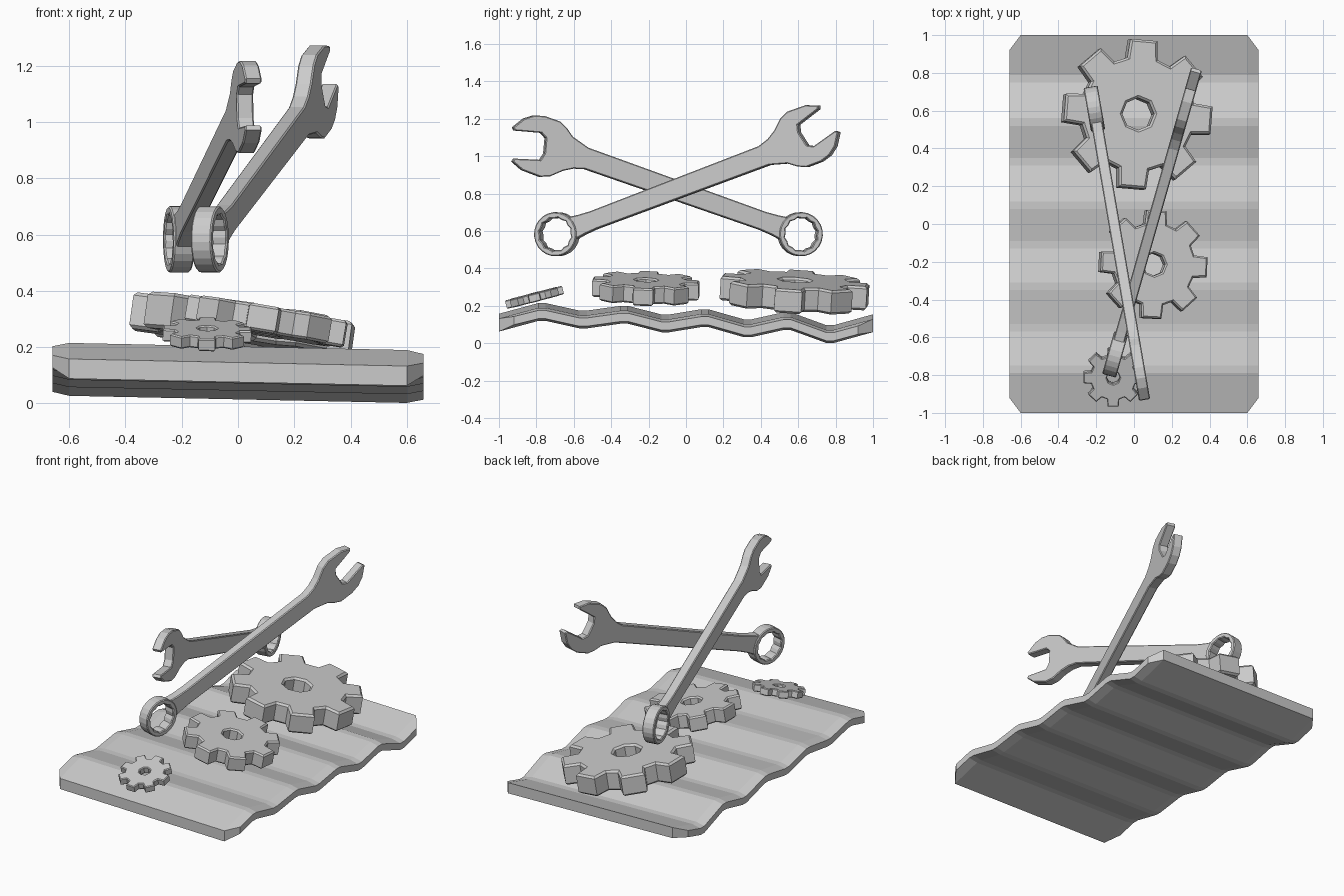
import bpy, bmesh
from math import cos, sin, radians, tau
from mathutils import Vector, Matrix

if "Cube" in bpy.data.objects:
    bpy.data.objects.remove(bpy.data.objects["Cube"])


def frame(x_axis, normal, origin):
    """Matrix whose local x follows x_axis and local z follows normal."""
    n = Vector(normal).normalized()
    x = Vector(x_axis).normalized()
    y = n.cross(x).normalized()
    m = Matrix((x, y, n)).transposed().to_4x4()
    m.translation = Vector(origin)
    return m


def plate(name, loops, thickness, chamfer, matrix):
    """Flat plate with holes, chamfered edges, placed by matrix."""
    cu = bpy.data.curves.new(name, 'CURVE')
    cu.dimensions = '2D'
    cu.fill_mode = 'BOTH'
    cu.extrude = thickness / 2 - chamfer
    cu.bevel_depth = chamfer
    cu.bevel_resolution = 0
    cu.offset = -chamfer
    for pts in loops:
        sp = cu.splines.new('POLY')
        sp.points.add(len(pts) - 1)
        for p, (x, y) in zip(sp.points, pts):
            p.co = (x, y, 0, 1)
        sp.use_cyclic_u = True
    tmp = bpy.data.objects.new(name + "_curve", cu)
    bpy.context.collection.objects.link(tmp)
    bpy.context.view_layer.update()
    me = bpy.data.meshes.new_from_object(tmp.evaluated_get(bpy.context.evaluated_depsgraph_get()))
    bpy.data.objects.remove(tmp)
    bm = bmesh.new()
    bm.from_mesh(me)
    bmesh.ops.remove_doubles(bm, verts=bm.verts, dist=0.0003)
    bmesh.ops.recalc_face_normals(bm, faces=bm.faces)
    for f in bm.faces:
        f.smooth = False
    bm.transform(matrix)
    bm.to_mesh(me)
    bm.free()
    ob = bpy.data.objects.new(name, me)
    bpy.context.collection.objects.link(ob)
    return ob


def circle(n, *radii):
    return [(radii[i % len(radii)] * cos(tau * i / n), radii[i % len(radii)] * sin(tau * i / n))
            for i in range(n)]


def gear(name, x, y, top, radius, thickness, hole, turn, sx, sy, teeth=8):
    """Toothed wheel; sx and sy are the slopes of its top face."""
    pts = []
    for i in range(teeth):
        for r, da in ((0.76, -15.5), (1.0, -10.5), (1.0, 10.5), (0.76, 15.5)):
            a = radians(turn + i * 360 / teeth + da)
            pts.append((radius * r * cos(a), radius * r * sin(a)))
    m = frame((1, 0, sx), (-sx, -sy, 1), (x, y, top - thickness / 2))
    plate(name, [pts, circle(8, hole)], thickness, 0.03 * radius, m)


def wrench(name, ring_centre, direction):
    """Combination wrench standing in a vertical plane, ring end at ring_centre."""
    dx, dy, _ = direction
    side = 1 if dy > 0 else -1
    m = frame(direction, (side * dy, -side * dx, 0), ring_centre)
    body = [(0.1, -0.062), (0.15, -0.055), (0.22, -0.05), (1.24, -0.057), (1.34, -0.085),
            (1.385, -0.118), (1.43, -0.139), (1.52, -0.139), (1.575, -0.123), (1.62, -0.09),
            (1.662, -0.025), (1.648, -0.012), (1.508, -0.048), (1.475, -0.03), (1.455, 0.05),
            (1.465, 0.09), (1.60, 0.13), (1.605, 0.148), (1.54, 0.174), (1.435, 0.176),
            (1.385, 0.155), (1.33, 0.105), (1.28, 0.075), (1.22, 0.057), (0.22, 0.05),
            (0.15, 0.055), (0.1, 0.062)]
    plate(name + "_shaft_and_jaw", [body], 0.06, 0.005, m)
    plate(name + "_ring", [circle(24, 0.118), circle(24, 0.091, 0.084)], 0.076, 0.005, m)


# Corrugated base: centre line in y/z, flats on ridges and valleys, cut corners
bends = [(-0.77, 0.167), (-0.55, 0.127), (-0.33, 0.152), (-0.11, 0.106),
         (0.10, 0.134), (0.33, 0.080), (0.54, 0.118), (0.77, 0.049)]
inner = [(y + d, z) for y, z in bends for d in (-0.02, 0.02)]
full = [(-1, 0.11)] + inner + [(1, 0.107)]
edge = [(-0.92, 0.135)] + inner + [(0.92, 0.084)]
bm = bmesh.new()
rings = []
for x, line, half in ((-0.66, edge, 0.022), (-0.6, full, 0.035), (0.6, full, 0.035), (0.66, edge, 0.022)):
    pts = [(y, z + half) for y, z in line] + [(y, z - half) for y, z in reversed(line)]
    rings.append([bm.verts.new((x, y, z - 0.021 * x)) for y, z in pts])
n = len(rings[0])
for a, b in zip(rings, rings[1:]):
    for i in range(n):
        bm.faces.new((a[i], a[(i + 1) % n], b[(i + 1) % n], b[i]))
for r in (rings[0], rings[-1]):
    for i in range(n // 2 - 1):
        bm.faces.new((r[i], r[i + 1], r[n - 2 - i], r[n - 1 - i]))
bmesh.ops.recalc_face_normals(bm, faces=bm.faces)
me = bpy.data.meshes.new("corrugated_base")
bm.to_mesh(me)
bm.free()
bpy.context.collection.objects.link(bpy.data.objects.new("corrugated_base", me))

# Three gears of falling size, each tilted a little
gear("large_gear", 0.015, 0.58, 0.34, 0.40, 0.13, 0.085, 85, -0.14, -0.06)
gear("medium_gear", 0.10, -0.215, 0.34, 0.29, 0.095, 0.06, -3, -0.17, -0.03)
gear("small_gear", -0.11, -0.81, 0.268, 0.16, 0.045, 0.035, 0, -0.02, 0.26)

# Two crossed wrenches
wrench("right_wrench", (-0.10, -0.69, 0.583), (0.285, 1, 0.378))
wrench("left_wrench", (-0.21, 0.61, 0.583), (0.1725, -1, 0.354))
